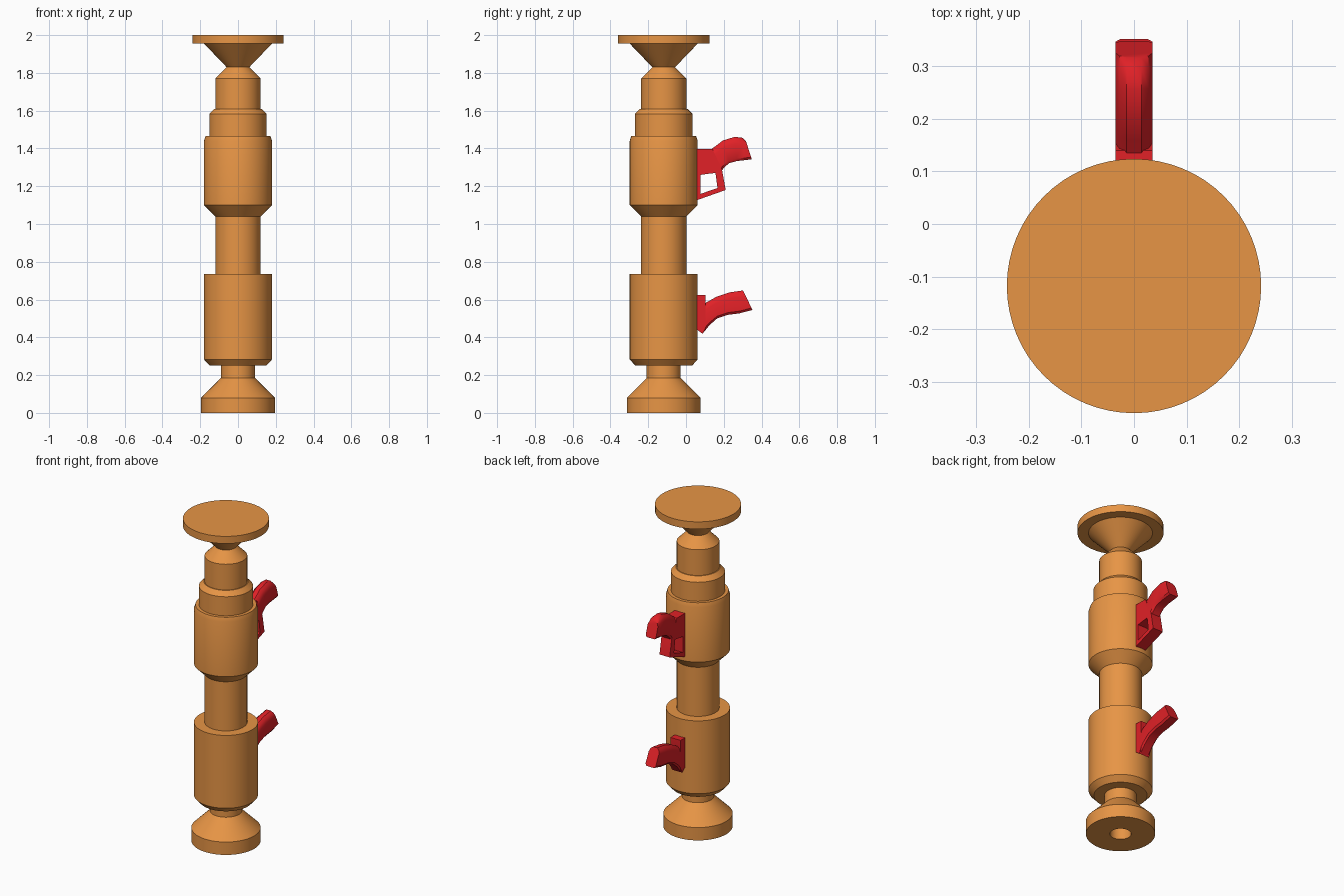
import bpy, bmesh, math
from mathutils import Vector

if "Cube" in bpy.data.objects:
    bpy.data.objects.remove(bpy.data.objects["Cube"])

AXIS_Y = -0.118   # centre line of the column
HALF_W = 0.035    # half width of the handles


def material(name, color):
    m = bpy.data.materials.new(name)
    m.diffuse_color = color
    m.use_nodes = True
    m.node_tree.nodes["Principled BSDF"].inputs["Base Color"].default_value = m.diffuse_color
    return m


ORANGE = material("orange", (0.80, 0.30, 0.06, 1))
RED = material("red", (0.75, 0.015, 0.02, 1))


def finish(bm, name, mat, angle=28):
    bmesh.ops.remove_doubles(bm, verts=bm.verts, dist=1e-5)
    me = bpy.data.meshes.new(name)
    bm.to_mesh(me)
    bm.free()
    me.materials.append(mat)
    ob = bpy.data.objects.new(name, me)
    bpy.context.collection.objects.link(ob)
    bpy.ops.object.select_all(action='DESELECT')
    ob.select_set(True)
    bpy.context.view_layer.objects.active = ob
    bpy.ops.object.shade_smooth_by_angle(angle=math.radians(angle))
    return ob


def lathe(name, profile, n=64):
    """Revolve (radius, z) points, listed bottom to top on the outside."""
    bm = bmesh.new()
    rings = []
    for r, z in profile:
        if r == 0:
            rings.append([bm.verts.new((0, AXIS_Y, z))] * n)
        else:
            rings.append([bm.verts.new((r * math.cos(2 * math.pi * i / n),
                                        AXIS_Y + r * math.sin(2 * math.pi * i / n), z))
                          for i in range(n)])
    for a, b in zip(rings, rings[1:]):
        for i in range(n):
            j = (i + 1) % n
            quad = list(dict.fromkeys((a[i], a[j], b[j], b[i])))
            bm.faces.new(quad)
    return finish(bm, name, ORANGE)


def prism(name, outline):
    """Extrude a (y, z) outline across the handle width."""
    bm = bmesh.new()
    f = bm.faces.new([bm.verts.new((-HALF_W, y, z)) for y, z in outline])
    ext = bmesh.ops.extrude_face_region(bm, geom=[f])
    moved = [v for v in ext["geom"] if isinstance(v, bmesh.types.BMVert)]
    bmesh.ops.translate(bm, verts=moved, vec=(2 * HALF_W, 0, 0))
    bmesh.ops.recalc_face_normals(bm, faces=bm.faces)
    return finish(bm, name, RED)


def frame(name, outer, inner):
    """Closed loop bracket between two (y, z) outlines."""
    bm = bmesh.new()
    loops = [[bm.verts.new((x, y, z)) for y, z in pts]
             for x, pts in ((-HALF_W, outer), (HALF_W, outer),
                            (HALF_W, inner), (-HALF_W, inner))]
    n = len(outer)
    for k in range(4):
        a, b = loops[k], loops[(k + 1) % 4]
        for i in range(n):
            j = (i + 1) % n
            bm.faces.new((a[i], a[j], b[j], b[i]))
    bmesh.ops.recalc_face_normals(bm, faces=bm.faces)
    return finish(bm, name, RED)


# Rounded grip cross-section: (across, bottom-to-top)
SECTION = [(-.75, 0), (.75, 0), (1, .1), (1, .72), (.8, .9), (.4, 1),
           (-.4, 1), (-.8, .9), (-1, .72), (-1, .1)]


def grip(name, stations):
    """Loft the section through (top, bottom) pairs of (y, z) points."""
    bm = bmesh.new()
    rings = []
    for top, bot in stations:
        t, b = Vector((0, *top)), Vector((0, *bot))
        rings.append([bm.verts.new(b.lerp(t, h) + Vector((u * HALF_W, 0, 0)))
                      for u, h in SECTION])
    n = len(SECTION)
    for a, b in zip(rings, rings[1:]):
        for i in range(n):
            j = (i + 1) % n
            bm.faces.new((a[i], a[j], b[j], b[i]))
    bm.faces.new(rings[0])
    bm.faces.new(rings[-1])
    bmesh.ops.recalc_face_normals(bm, faces=bm.faces)
    return finish(bm, name, RED, 35)


# Column, stacked from the floor up
lathe("foot", [(0, .18), (.06, .18), (.06, 0), (.195, 0), (.195, .08),
               (.09, .185), (.09, .25)])
lathe("lower_sleeve", [(.09, .25), (.15, .25), (.18, .283), (.18, .735), (.12, .735)])
lathe("middle_shaft", [(.12, .735), (.12, 1.04)])
lathe("upper_sleeve", [(.12, 1.04), (.18, 1.10), (.18, 1.44), (.172, 1.465), (.152, 1.465)])
lathe("upper_collar", [(.152, 1.465), (.152, 1.583), (.125, 1.61), (.12, 1.61)])
lathe("neck", [(.12, 1.61), (.12, 1.77), (.06, 1.83)])
lathe("top_plate", [(.06, 1.83), (.18, 1.955), (.242, 1.955), (.242, 2), (0, 2)])

# Upper handle: open bracket with a curved grip
frame("upper_bracket",
      [(.04, 1.397), (.14, 1.397), (.19, 1.29), (.21, 1.18), (.04, 1.12)],
      [(.078, 1.26), (.12, 1.266), (.156, 1.27), (.167, 1.19), (.078, 1.16)])
grip("upper_grip", [((.125, 1.39), (.185, 1.275)), ((.16, 1.415), (.20, 1.297)),
                    ((.195, 1.442), (.228, 1.322)), ((.257, 1.461), (.268, 1.333)),
                    ((.297, 1.457), (.312, 1.338)), ((.317, 1.44), (.348, 1.343))])

# Lower handle: mounting plate with a curved grip
prism("lower_bracket", [(.04, .624), (.103, .624), (.103, .45), (.088, .418),
                        (.06, .44), (.04, .44)])
grip("lower_grip", [((.075, .565), (.088, .42)), ((.103, .582), (.125, .465)),
                    ((.16, .614), (.165, .50)), ((.23, .638), (.22, .519)),
                    ((.30, .648), (.283, .527)), ((.302, .648), (.352, .545))])
